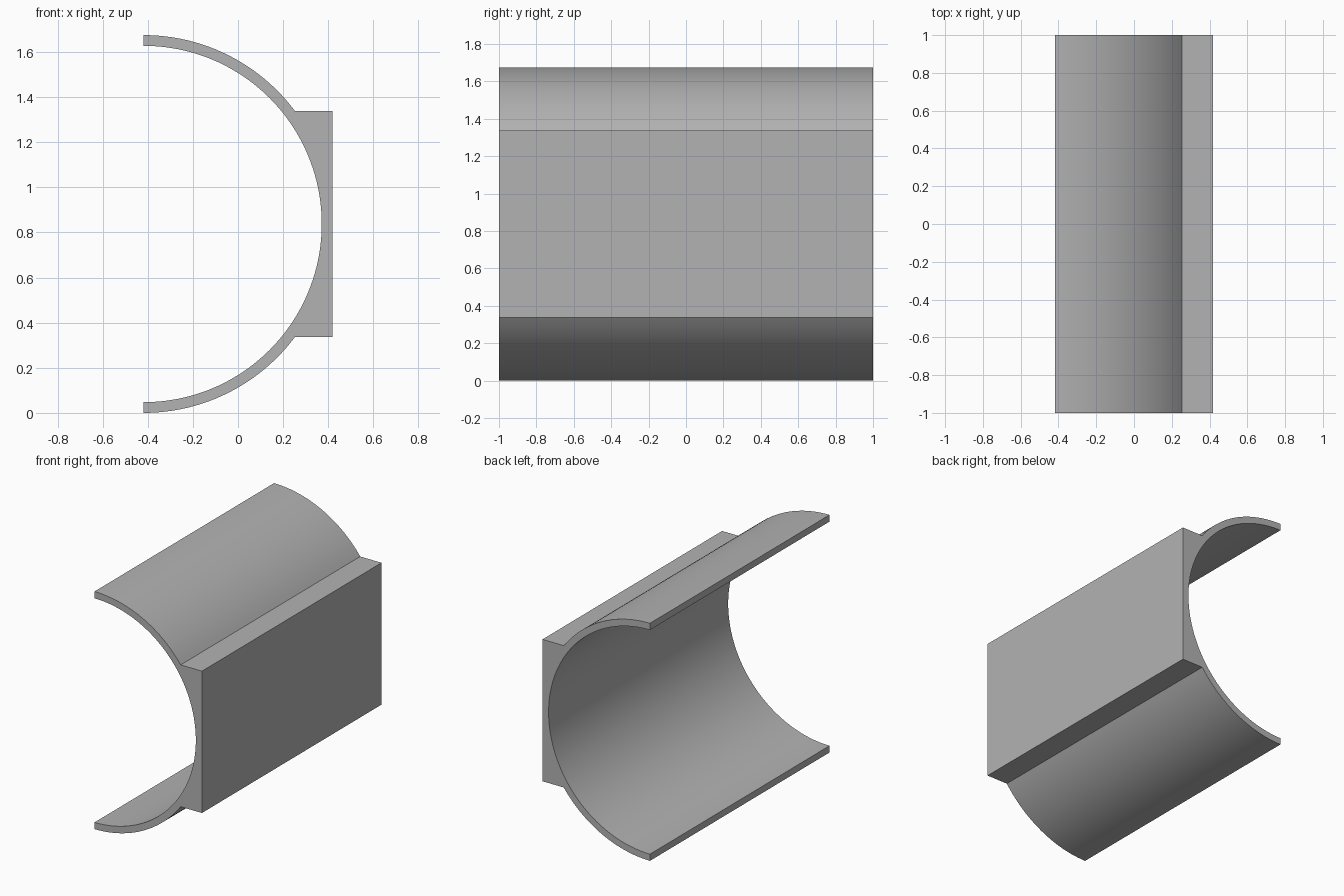
import bpy
import bmesh
from math import sin, cos, asin, pi, radians

cube = bpy.data.objects.get("Cube")
if cube:
    bpy.data.objects.remove(cube, do_unlink=True)

OUTER, INNER = 0.8375, 0.79      # shell radii
AXIS_X, AXIS_Z = -0.4187, OUTER  # shell axis, parallel to y
PAD_HALF = 0.5                   # half height of the flat pad
LENGTH = 2.0

grey = bpy.data.materials.new("plain_grey")
grey.use_nodes = True
colour = (0.45, 0.45, 0.45, 1)
grey.diffuse_color = colour
grey.node_tree.nodes["Principled BSDF"].inputs["Base Color"].default_value = colour


def arc(radius, start, end, steps):
    """Points (x, z) along an arc around the shell axis."""
    angles = [start + (end - start) * i / steps for i in range(steps + 1)]
    return [(AXIS_X + radius * cos(a), AXIS_Z + radius * sin(a)) for a in angles]


# Cross-section: lower lip, flat mounting pad, upper lip, then the inner bore
pad_angle = asin(PAD_HALF / OUTER)
pad_x = AXIS_X + OUTER
profile = arc(OUTER, -pi / 2, -pad_angle, 24)
profile += [(pad_x, AXIS_Z - PAD_HALF), (pad_x, AXIS_Z + PAD_HALF)]
profile += arc(OUTER, pad_angle, pi / 2, 24)
profile += arc(INNER, pi / 2, -pi / 2, 80)

# Extrude the section along y
bm = bmesh.new()
front = bm.faces.new([bm.verts.new((x, -LENGTH / 2, z)) for x, z in profile])
swept = bmesh.ops.extrude_face_region(bm, geom=[front], use_keep_orig=True)
back_verts = [v for v in swept["geom"] if isinstance(v, bmesh.types.BMVert)]
bmesh.ops.translate(bm, verts=back_verts, vec=(0, LENGTH, 0))
bmesh.ops.recalc_face_normals(bm, faces=bm.faces)

mesh = bpy.data.meshes.new("half_pipe_bracket")
bm.to_mesh(mesh)
bm.free()
mesh.materials.append(grey)
bracket = bpy.data.objects.new("half_pipe_bracket", mesh)
bpy.context.collection.objects.link(bracket)

# Smooth curved walls, sharp corners
bpy.ops.object.select_all(action="DESELECT")
bracket.select_set(True)
bpy.context.view_layer.objects.active = bracket
bpy.ops.object.shade_smooth_by_angle(angle=radians(25))
